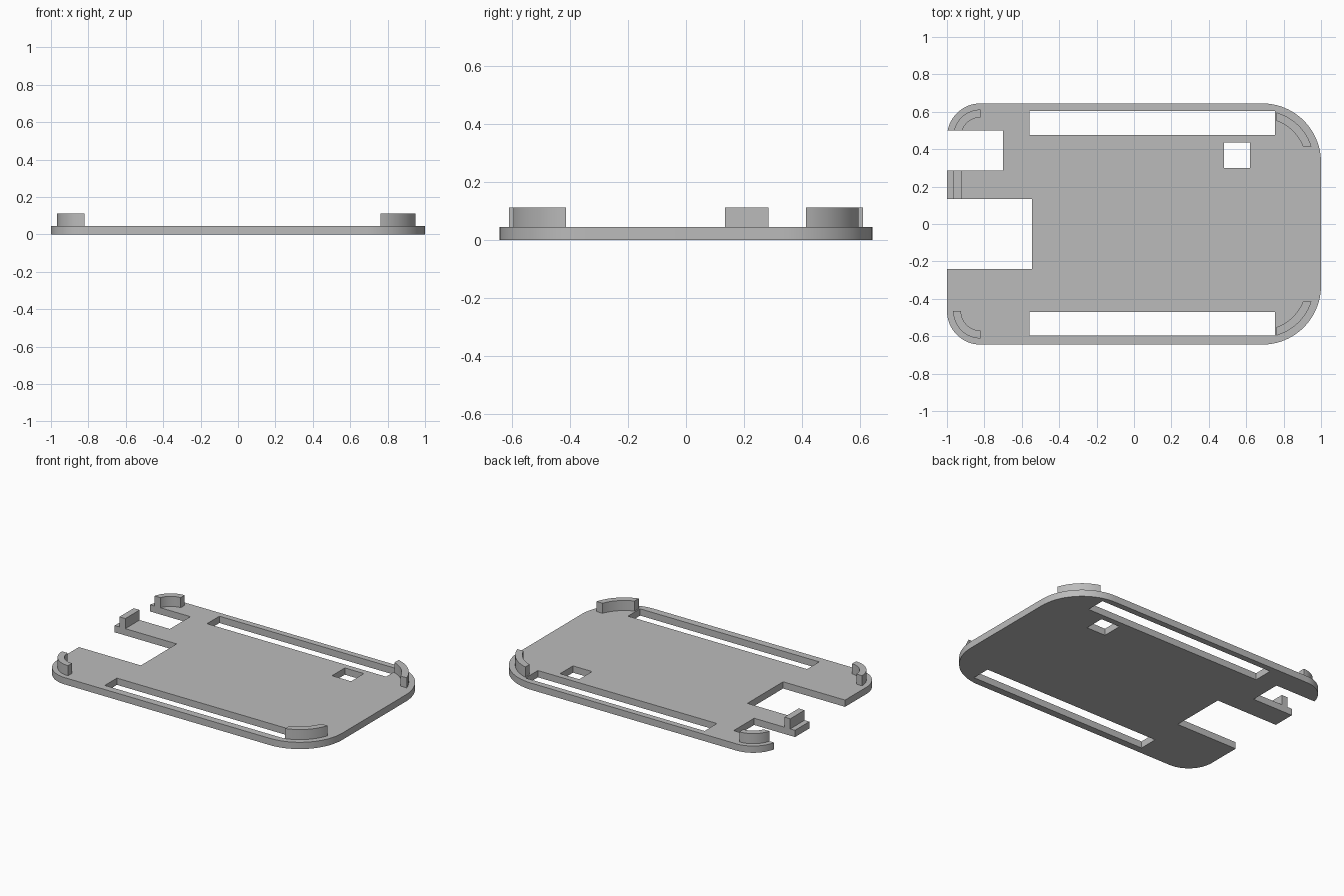
import bpy, bmesh, math

cube = bpy.data.objects.get("Cube")
if cube:
    bpy.data.objects.remove(cube, do_unlink=True)

PLATE_TOP, CLIP_TOP = 0.045, 0.112
HALF_Y = 0.645

grey = bpy.data.materials.new("grey_plastic")
grey.use_nodes = True
colour = (0.5, 0.5, 0.5, 1)
grey.diffuse_color = colour
grey.node_tree.nodes["Principled BSDF"].inputs["Base Color"].default_value = colour


def arc(cx, cy, r, a0, a1, n=16):
    return [(cx + r * math.cos(a0 + (a1 - a0) * i / n),
             cy + r * math.sin(a0 + (a1 - a0) * i / n)) for i in range(n + 1)]


def rect(x0, x1, y0, y1):
    return [(x0, y0), (x1, y0), (x1, y1), (x0, y1)]


def slab(name, loops, z0, z1):
    """Extrude a filled outline, with any further loops as holes."""
    curve = bpy.data.curves.new(name + "_outline", "CURVE")
    curve.dimensions = "2D"
    curve.fill_mode = "BOTH"
    curve.extrude = (z1 - z0) / 2
    for loop in loops:
        spline = curve.splines.new("POLY")
        spline.points.add(len(loop) - 1)
        for point, (x, y) in zip(spline.points, loop):
            point.co = (x, y, 0, 1)
        spline.use_cyclic_u = True
    helper = bpy.data.objects.new(name + "_outline", curve)
    bpy.context.collection.objects.link(helper)
    bpy.context.view_layer.update()
    depsgraph = bpy.context.evaluated_depsgraph_get()
    mesh = bpy.data.meshes.new_from_object(helper.evaluated_get(depsgraph))
    bpy.data.objects.remove(helper, do_unlink=True)

    bm = bmesh.new()
    bm.from_mesh(mesh)
    bmesh.ops.remove_doubles(bm, verts=bm.verts, dist=1e-5)
    bmesh.ops.translate(bm, verts=bm.verts, vec=(0, 0, (z0 + z1) / 2))
    bmesh.ops.recalc_face_normals(bm, faces=bm.faces)
    bm.to_mesh(mesh)
    bm.free()
    mesh.name = name
    mesh.materials.clear()
    mesh.materials.append(grey)
    obj = bpy.data.objects.new(name, mesh)
    bpy.context.collection.objects.link(obj)
    bpy.ops.object.select_all(action="DESELECT")
    obj.select_set(True)
    bpy.context.view_layer.objects.active = obj
    bpy.ops.object.shade_smooth_by_angle(angle=math.radians(30))
    return obj


def corner_clip(name, cx, cy, outer, inner, sx, sy, dx, dy):
    """Curved rib around a corner, trimmed square at offsets dx and dy."""
    def side(r):
        return [(cx + sx * x, cy + sy * y)
                for x, y in arc(0, 0, r, math.asin(dy / r), math.acos(dx / r))]
    slab(name, [side(outer) + side(inner)[::-1]], PLATE_TOP - 0.003, CLIP_TOP)


# Base plate: rounded outline with two notches in the right edge
q = math.pi / 2
SMALL, LARGE = 0.18, 0.315
lx, ly = -1 + SMALL, HALF_Y - SMALL
rx, ry = 1 - LARGE, HALF_Y - LARGE
back_corner = [p for p in arc(lx, ly, SMALL, q, 2 * q) if p[1] > 0.505]
notch_edge_x = lx - math.sqrt(SMALL ** 2 - (0.5 - ly) ** 2)
outline = (arc(lx, -ly, SMALL, 2 * q, 3 * q) + arc(rx, -ry, LARGE, -q, 0, 24)
           + arc(rx, ry, LARGE, 0, q, 24) + back_corner
           + [(notch_edge_x, 0.5), (-0.70, 0.5), (-0.70, 0.285), (-1, 0.285),
              (-1, 0.135), (-0.545, 0.135), (-0.545, -0.24), (-1, -0.24)])
# Long slots and the small square window
holes = [rect(-0.56, 0.755, 0.475, 0.605),
         rect(-0.56, 0.755, -0.597, -0.47),
         rect(0.48, 0.62, 0.30, 0.435)]
slab("base_plate", [outline] + holes, 0, PLATE_TOP)

# Corner clips
for label, sy in (("front", -1), ("back", 1)):
    corner_clip(label + "_left_clip", rx, sy * ry, 0.277, 0.234, 1, sy, 0.078, 0.085)
    corner_clip(label + "_right_clip", lx, sy * ly, 0.147, 0.105, -1, sy, 0,
                0.035 if sy > 0 else 0)

# Straight clip on the tab between the notches
slab("tab_clip", [rect(-0.965, -0.922, 0.135, 0.285)], PLATE_TOP - 0.003, CLIP_TOP)
